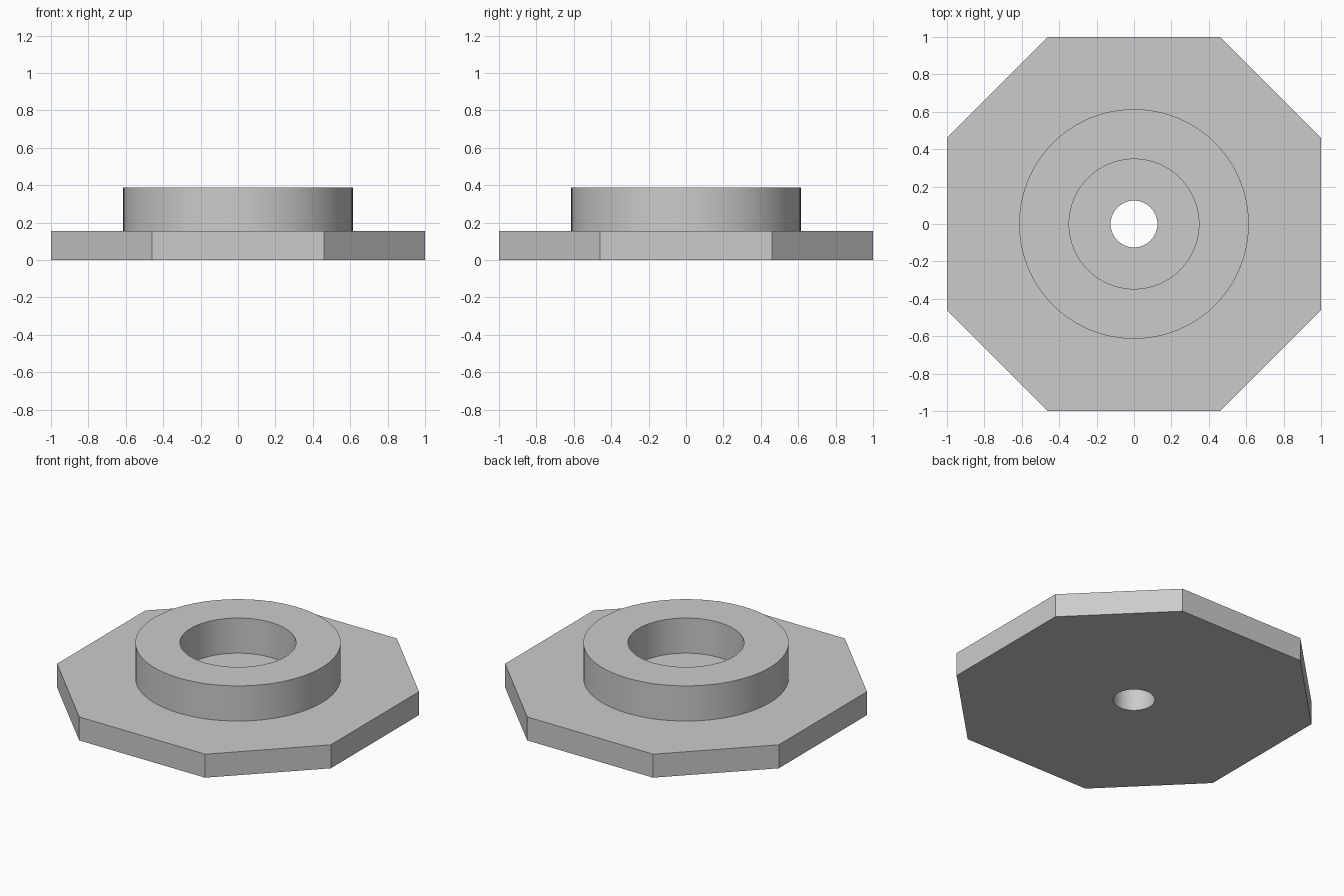
import bpy
import bmesh
from math import cos, sin, tau, radians

cube = bpy.data.objects.get("Cube")
if cube:
    bpy.data.objects.remove(cube, do_unlink=True)

# Single plain grey finish
grey = bpy.data.materials.new("plain_grey")
grey.use_nodes = True
colour = (0.6, 0.6, 0.6, 1)
grey.diffuse_color = colour
grey.node_tree.nodes["Principled BSDF"].inputs["Base Color"].default_value = colour


def circle(radius, segments):
    return [(radius * cos(tau * i / segments), radius * sin(tau * i / segments))
            for i in range(segments)]


def holed_slab(name, outer, inner, bottom, top):
    """Extrude the area between two closed outlines."""
    bm = bmesh.new()
    edges = []
    for outline in (outer, inner):
        verts = [bm.verts.new((x, y, bottom)) for x, y in outline]
        edges += [bm.edges.new((v, verts[i - 1])) for i, v in enumerate(verts)]
    bmesh.ops.triangle_fill(bm, edges=edges, use_beauty=True)
    result = bmesh.ops.extrude_face_region(bm, geom=bm.faces[:], use_keep_orig=True)
    lifted = [g for g in result["geom"] if isinstance(g, bmesh.types.BMVert)]
    bmesh.ops.translate(bm, verts=lifted, vec=(0, 0, top - bottom))
    bmesh.ops.recalc_face_normals(bm, faces=bm.faces[:])
    mesh = bpy.data.meshes.new(name)
    bm.to_mesh(mesh)
    bm.free()
    mesh.materials.append(grey)
    obj = bpy.data.objects.new(name, mesh)
    bpy.context.collection.objects.link(obj)
    bpy.ops.object.select_all(action="DESELECT")
    obj.select_set(True)
    bpy.context.view_layer.objects.active = obj
    bpy.ops.object.shade_smooth_by_angle(angle=radians(30))
    return obj


# Square plate with cut corners and a small through hole
c = 0.46
quarter = [(1, -c), (1, c)]
octagon = []
for turn in range(4):
    octagon += quarter
    quarter = [(-y, x) for x, y in quarter]
holed_slab("base_plate", octagon, circle(0.125, 64), 0, 0.155)

# Raised collar with a wider bore
holed_slab("collar", circle(0.614, 96), circle(0.347, 96), 0.155, 0.387)
